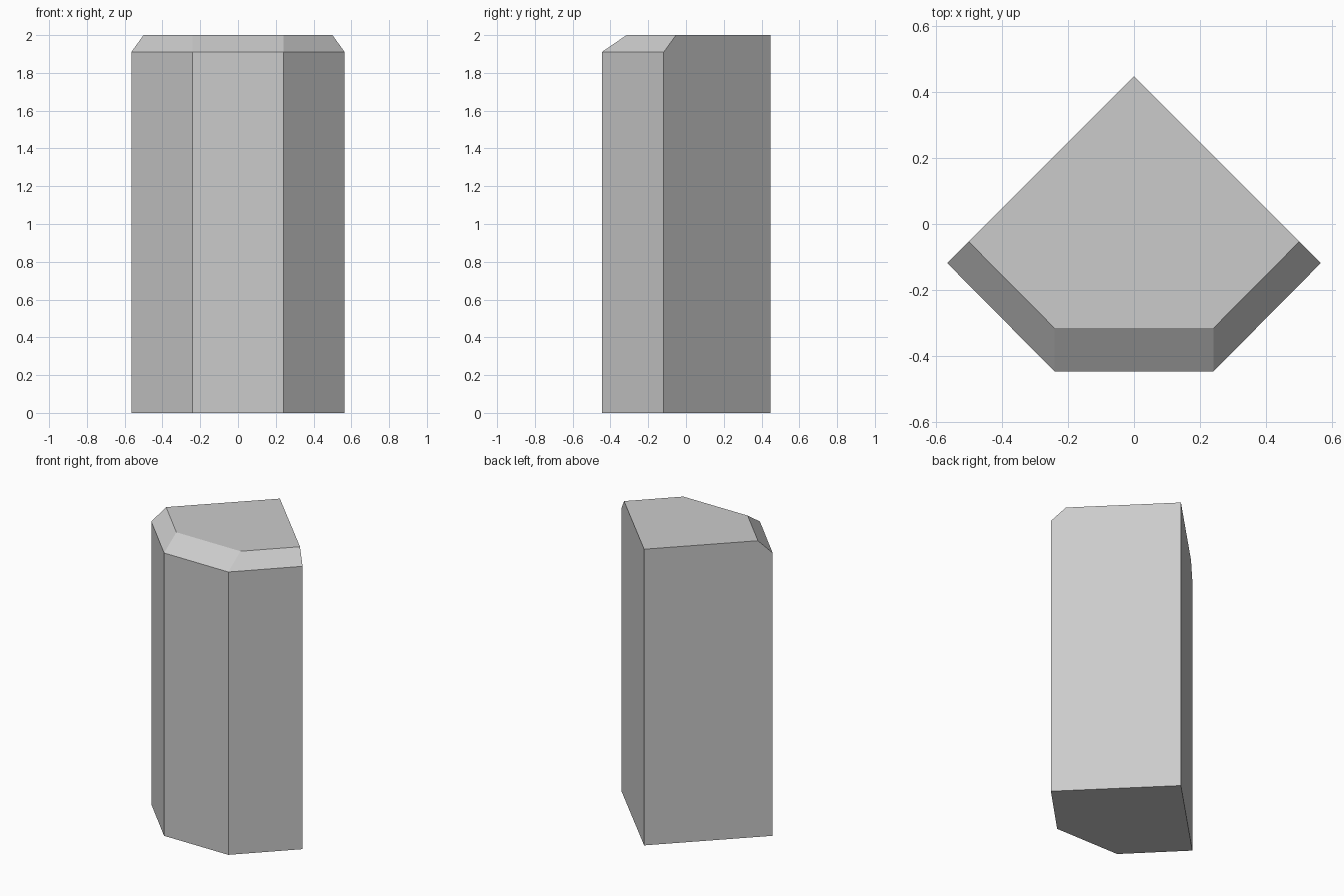
import bpy, bmesh

if "Cube" in bpy.data.objects:
    bpy.data.objects.remove(bpy.data.objects["Cube"])

HEIGHT, SHOULDER = 2.0, 1.91

# Five-sided plan outlines: right back corner, right front, left front, left back
base = [(0.565, -0.118), (0.24, -0.446), (-0.24, -0.446), (-0.565, -0.118)]
cap = [(0.5, -0.053), (0.24, -0.315), (-0.24, -0.315), (-0.5, -0.053)]
apex = (0.0, 0.447)

bm = bmesh.new()


def ring(points, z):
    return [bm.verts.new((x, y, z)) for x, y in points]


low, mid, top = ring(base, 0), ring(base, SHOULDER), ring(cap, HEIGHT)
back_low, back_top = ring([apex], 0)[0], ring([apex], HEIGHT)[0]

# Front walls and the sloped chamfer above them
for a, b in ((low, mid), (mid, top)):
    for i in range(3):
        bm.faces.new((a[i], a[i + 1], b[i + 1], b[i]))

# Two flat back walls, with their upper outer corner cut by the chamfer
for i in (0, 3):
    bm.faces.new((low[i], mid[i], top[i], back_top, back_low))

# Top and bottom
bm.faces.new(top + [back_top])
bm.faces.new(low + [back_low])
bmesh.ops.recalc_face_normals(bm, faces=bm.faces)

mesh = bpy.data.meshes.new("chamfered_pillar")
bm.to_mesh(mesh)
bm.free()
bpy.context.collection.objects.link(bpy.data.objects.new("chamfered_pillar", mesh))
